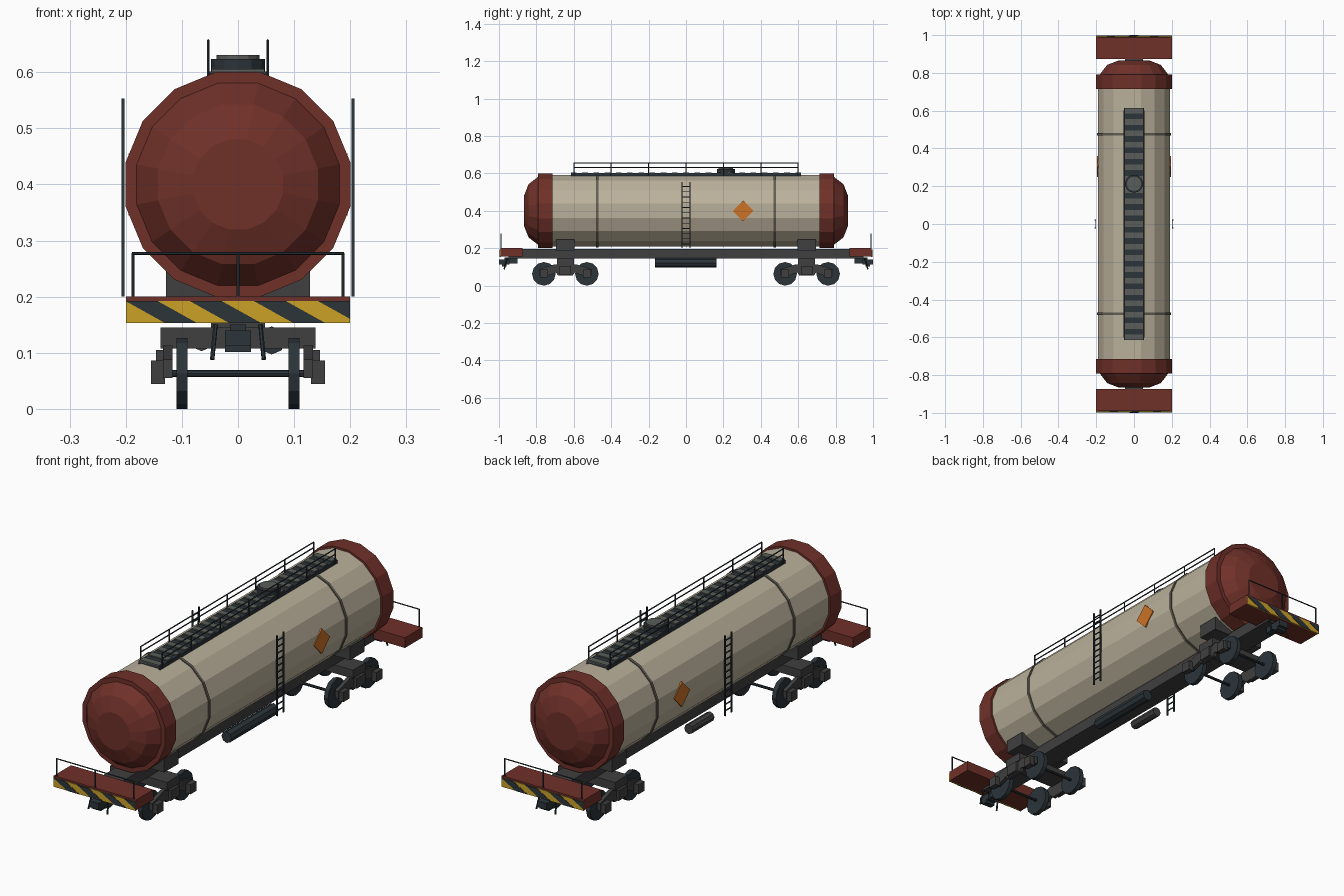
import bpy, bmesh, math
from mathutils import Vector

if "Cube" in bpy.data.objects:
    bpy.data.objects.remove(bpy.data.objects["Cube"])


def mat(name, r, g, b):
    m = bpy.data.materials.new(name)
    m.diffuse_color = (r, g, b, 1)
    m.use_nodes = True
    m.node_tree.nodes["Principled BSDF"].inputs["Base Color"].default_value = m.diffuse_color
    return m


CREAM = mat("cream", 0.50, 0.44, 0.33)
RED = mat("oxide_red", 0.16, 0.03, 0.022)
DARK = mat("blue_black", 0.025, 0.035, 0.042)
GREY = mat("frame_grey", 0.05, 0.05, 0.05)
SLAT = mat("slat_grey", 0.10, 0.11, 0.10)
HOOP = mat("hoop_grey", 0.12, 0.11, 0.085)
YELLOW = mat("yellow", 0.60, 0.36, 0.02)
ORANGE = mat("orange", 0.60, 0.17, 0.02)


def finish(name, bm, m):
    bmesh.ops.recalc_face_normals(bm, faces=bm.faces)
    me = bpy.data.meshes.new(name)
    bm.to_mesh(me)
    bm.free()
    me.materials.append(m)
    ob = bpy.data.objects.new(name, me)
    bpy.context.collection.objects.link(ob)
    return ob


def add_box(bm, x0, x1, y0, y1, z0, z1):
    vs = bmesh.ops.create_cube(bm, size=1)["verts"]
    for v in vs:
        v.co = Vector(((x0 + x1) / 2 + v.co.x * (x1 - x0),
                       (y0 + y1) / 2 + v.co.y * (y1 - y0),
                       (z0 + z1) / 2 + v.co.z * (z1 - z0)))


def boxes(name, m, *dims):
    bm = bmesh.new()
    for d in dims:
        add_box(bm, *d)
    return finish(name, bm, m)


def add_rod(bm, a, b, r, n=8):
    a, b = Vector(a), Vector(b)
    d = b - a
    vs = bmesh.ops.create_cone(bm, cap_ends=True, segments=n, radius1=r, radius2=r, depth=d.length)["verts"]
    rot = d.to_track_quat('Z', 'Y')
    for v in vs:
        v.co = rot @ v.co + (a + b) / 2


def rods(name, m, r, segs, n=8):
    bm = bmesh.new()
    for a, b in segs:
        add_rod(bm, a, b, r, n)
    return finish(name, bm, m)


def lathe(name, profile, m, n=16, zc=0.40):
    """Revolve (y, radius) points about the tank axis, flat facet on top."""
    bm = bmesh.new()
    rings = []
    for y, r in profile:
        rings.append([bm.verts.new((r * math.cos((i + .5) * math.tau / n), y,
                                    zc + r * math.sin((i + .5) * math.tau / n))) for i in range(n)])
    for a, b in zip(rings, rings[1:]):
        for i in range(n):
            j = (i + 1) % n
            bm.faces.new((a[i], a[j], b[j], b[i]))
    bm.faces.new(rings[0])
    bm.faces.new(rings[-1])
    return finish(name, bm, m)


def prism(name, pts, axis, lo, hi, m):
    """Extrude a polygon along 'X' (pts are y,z) or 'Y' (pts are x,z)."""
    bm = bmesh.new()
    at = (lambda p, t: (t, p[0], p[1])) if axis == 'X' else (lambda p, t: (p[0], t, p[1]))
    a = [bm.verts.new(at(p, lo)) for p in pts]
    b = [bm.verts.new(at(p, hi)) for p in pts]
    bm.faces.new(a)
    bm.faces.new(b)
    for i in range(len(pts)):
        j = (i + 1) % len(pts)
        bm.faces.new((a[i], a[j], b[j], b[i]))
    return finish(name, bm, m)


# Tank barrel, hoops, red end bands with domes
lathe("tank_barrel", [(-0.73, 0.195), (0.73, 0.195)], CREAM)
for s in (-1, 1):
    lathe("tank_hoop", [(s * 0.475 - .006, 0.199), (s * 0.475 + .006, 0.199)], HOOP)
    lathe("tank_end", [(s * 0.715, 0.204), (s * 0.792, 0.204), (s * 0.792, 0.184),
                       (s * 0.842, 0.145), (s * 0.866, 0.082)], RED)

# Roof walkway with slats, railings and hatch
boxes("walkway_base", DARK, (-.052, .052, -.615, .615, .586, .601))
boxes("walkway_slats", SLAT, *[(-.047, .047, -.615 + .06 * i, -.585 + .06 * i, .595, .606) for i in range(21)])
for s in (-1, 1):
    x = s * .053
    segs = [((x, -.6 + .2 * i, .59), (x, -.6 + .2 * i, .657)) for i in range(7)]
    segs += [((x, -.602, z), (x, .602, z)) for z in (.632, .656)]
    rods("walkway_railing", DARK, .0028, segs, 6)
rods("hatch_collar", DARK, .048, [((0, .213, .59), (0, .213, .624))], 12)
rods("hatch_lid", SLAT, .038, [((0, .213, .62), (0, .213, .631))], 12)

for s in (-1, 1):
    # Side ladder and diamond placard
    x = s * .205
    parts = [(x - .003, x + .003, y - .003, y + .003, .20, .553) for y in (-.022, .022)]
    parts += [(x - .002, x + .002, -.022, .022, .222 + .028 * i - .002, .222 + .028 * i + .002) for i in range(12)]
    boxes("side_ladder", DARK, *parts)
    prism("diamond_placard", [(.25, .4), (.305, .345), (.36, .4), (.305, .455)], 'X', s * .188, s * .195, ORANGE)

# Underframe and under-slung reservoirs
boxes("centre_sill", GREY, (-.048, .048, -.95, .95, .145, .195))
rods("long_reservoir", DARK, .025, [((.06, -.165, .122), (.06, .162, .122))], 8)
rods("short_reservoir", GREY, .021, [((-.065, -.075, .124), (-.065, .075, .124))], 8)

for s in (-1, 1):
    # End platform
    ya, yb = sorted((s * .873, s * .993))
    boxes("end_platform", RED, (-.2, .2, ya, yb, .155, .2))
    # Hazard board: yellow panel with dark slanted stripes
    boxes("hazard_panel", YELLOW, (-.2, .2, *sorted((s * .99, s * .9955)), .153, .192))
    w, sh = .4 / 7, .07
    for i in range(4):
        t = -.2 + 2 * i * w
        if i < 3:
            pts = [(t, .192), (t + w, .192), (min(.2, t + w + sh), .153), (t + sh, .153)]
        else:
            pts = [(t, .192), (.2, .192), (.2, .192 - .039 * w / sh)]
        prism("hazard_stripe", [(-s * px, pz) for px, pz in pts], 'Y', s * .993, s * .997, DARK)
    # End handrail
    y = s * .99
    rods("end_handrail", DARK, .0028,
         [((x, y, .195), (x, y, .278)) for x in (-.187, 0, .187)] + [((-.189, y, .277), (.189, y, .277))], 6)
    # Coupler with hanging hoses
    boxes("coupler", DARK, (-.014, .014, *sorted((s * .90, s * .97)), .118, .15),
          (-.023, .023, *sorted((s * .945, s * 1.0)), .112, .14),
          (-.023, .023, *sorted((s * .96, s * .985)), .101, .115))
    rods("brake_hose", DARK, .004, [((q * .04, s * .955, .15), (q * .046, s * .972, .088)) for q in (-1, 1)], 6)

    # Saddle and bogie
    c = s * .645
    boxes("tank_saddle", GREY, (-.128, .128, c - .05, c + .05, .188, .247))
    boxes("bogie_bolster", GREY, (-.138, .138, c - .045, c + .045, .108, .145))
    for dy in (-.115, .115):
        yw = c + dy
        rods("axle", DARK, .006, [((-.14, yw, .063), (.14, yw, .063))], 8)
        rods("wheels", DARK, .063, [((q * .09, yw, .063), (q * .11, yw, .063)) for q in (-1, 1)], 12)
    for q in (-1, 1):
        frame = [(c - .14, .055), (c - .14, .088), (c - .06, .113), (c + .06, .113), (c + .14, .088),
                 (c + .14, .055), (c + .09, .055), (c + .05, .07), (c + .04, .055), (c - .04, .055),
                 (c - .05, .07), (c - .09, .055)]
        prism("bogie_side_frame", frame, 'X', *sorted((q * .117, q * .134)), GREY)
        xs = sorted((q * .13, q * .155))
        boxes("axle_boxes", GREY, *[(*xs, c + d - .021, c + d + .021, .044, .086) for d in (-.115, .115)])
        boxes("spring_box", GREY, (*sorted((q * .13, q * .146)), c - .03, c + .03, .06, .105))
